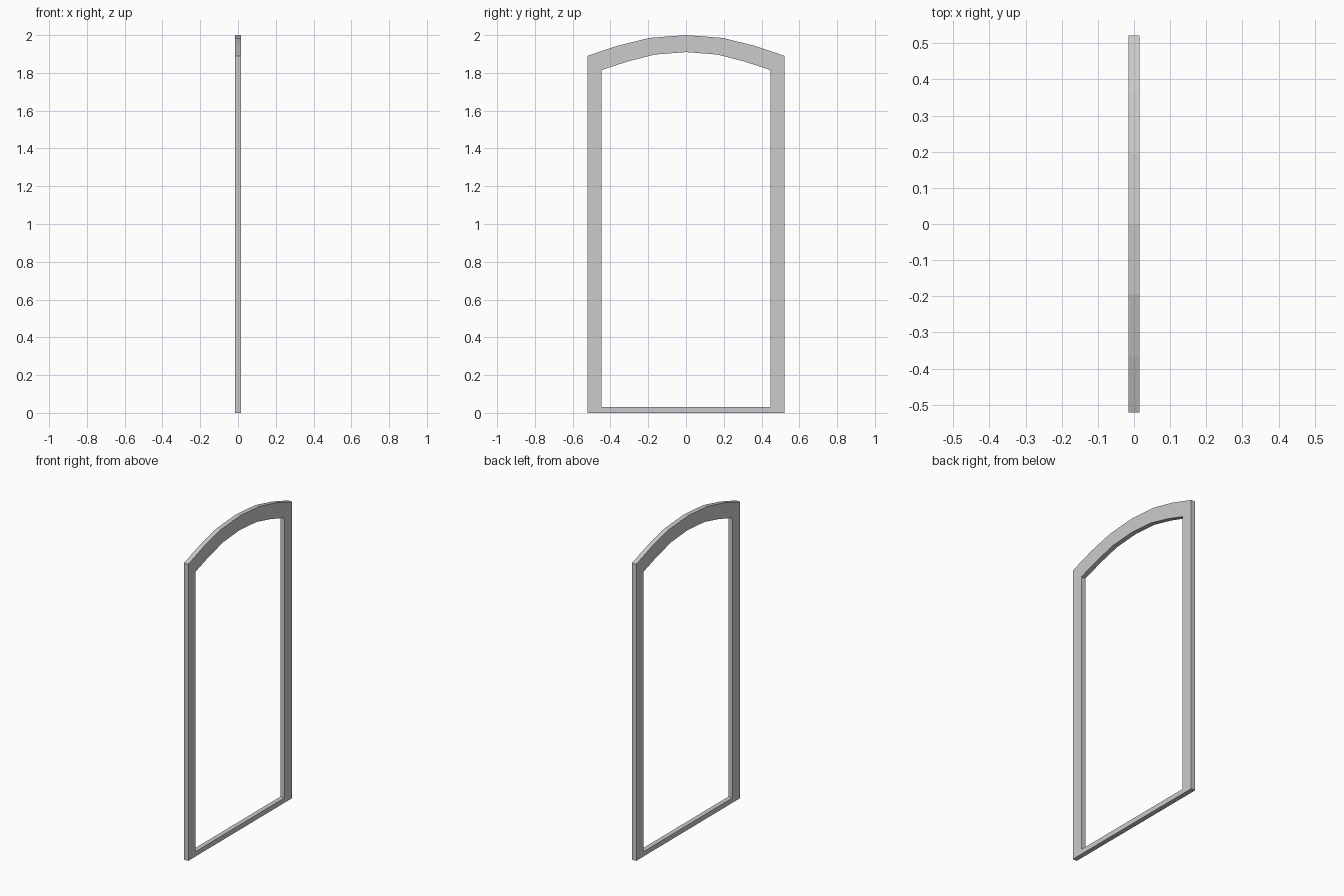
import bpy, bmesh

if "Cube" in bpy.data.objects:
    bpy.data.objects.remove(bpy.data.objects["Cube"])

HALF_DEPTH = 0.015


def outline(half):
    """Mirror the right half of a profile (bottom corner up to the crown)."""
    return half + [(-y, z) for y, z in reversed(half[:-1])]


# Right half of each loop: bottom corner, spring point, arch points, crown
outer = outline([(0.522, 0), (0.522, 1.89), (0.365, 1.943), (0.195, 1.985), (0, 2.0)])
inner = outline([(0.447, 0.031), (0.447, 1.815), (0.31, 1.86), (0.166, 1.897), (0, 1.91)])

# Arched frame: a ring of quads between the two loops, extruded through its depth
bm = bmesh.new()
out_v = [bm.verts.new((-HALF_DEPTH, y, z)) for y, z in outer]
in_v = [bm.verts.new((-HALF_DEPTH, y, z)) for y, z in inner]
n = len(out_v)
for i in range(n):
    j = (i + 1) % n
    bm.faces.new((out_v[i], out_v[j], in_v[j], in_v[i]))
ring = bmesh.ops.extrude_face_region(bm, geom=bm.faces[:], use_keep_orig=True)
moved = [g for g in ring["geom"] if isinstance(g, bmesh.types.BMVert)]
bmesh.ops.translate(bm, vec=(2 * HALF_DEPTH, 0, 0), verts=moved)
bmesh.ops.recalc_face_normals(bm, faces=bm.faces[:])

mesh = bpy.data.meshes.new("arched_frame")
bm.to_mesh(mesh)
bm.free()
bpy.context.collection.objects.link(bpy.data.objects.new("arched_frame", mesh))
